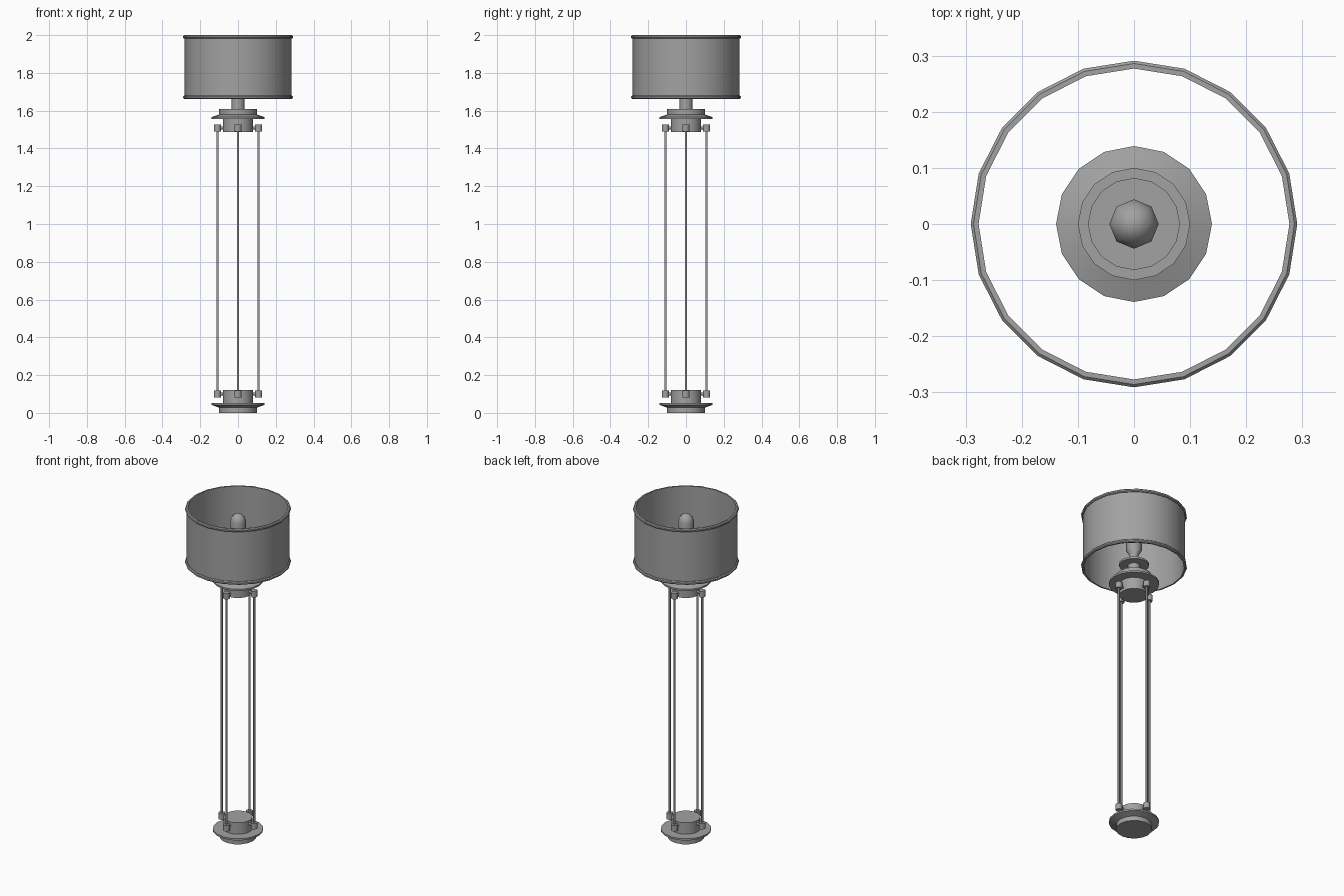
import bpy
import bmesh
from math import cos, sin, pi, radians
from mathutils import Matrix

cube = bpy.data.objects.get("Cube")
if cube:
    bpy.data.objects.remove(cube)

GREY = (0.36, 0.36, 0.36, 1)
metal = bpy.data.materials.new("grey")
metal.use_nodes = True
metal.diffuse_color = GREY
metal.node_tree.nodes["Principled BSDF"].inputs["Base Color"].default_value = GREY


def lathe(name, profile, sides, closed=False, matrix=Matrix(), angle=35):
    """Turn an (r, z) profile round the z axis; r = 0 makes a single pole."""
    bm = bmesh.new()
    rings = []
    for r, z in profile:
        if r == 0:
            rings.append([bm.verts.new((0, 0, z))] * sides)
        else:
            rings.append([bm.verts.new((r * cos(2 * pi * i / sides), r * sin(2 * pi * i / sides), z))
                          for i in range(sides)])
    pairs = list(zip(rings, rings[1:]))
    if closed:
        pairs.append((rings[-1], rings[0]))
    for a, b in pairs:
        for i in range(sides):
            j = (i + 1) % sides
            bm.faces.new(dict.fromkeys((a[i], a[j], b[j], b[i])))
    bm.transform(matrix)
    bmesh.ops.recalc_face_normals(bm, faces=bm.faces)
    mesh = bpy.data.meshes.new(name)
    bm.to_mesh(mesh)
    bm.free()
    mesh.materials.append(metal)
    obj = bpy.data.objects.new(name, mesh)
    bpy.context.collection.objects.link(obj)
    bpy.ops.object.select_all(action='DESELECT')
    obj.select_set(True)
    bpy.context.view_layer.objects.active = obj
    bpy.ops.object.shade_smooth_by_angle(angle=radians(angle))
    return obj


def cylinder(name, r, z0, z1, sides, **kw):
    return lathe(name, [(0, z0), (r, z0), (r, z1), (0, z1)], sides, **kw)


# Base and its mirrored twin at the top of the rods
STAND = 1.608
plinth = [(0, 0), (0.1, 0), (0.1, 0.028), (0.139, 0.042), (0.139, 0.052),
          (0.08, 0.052), (0.08, 0.122), (0, 0.122)]
lathe("base", plinth, 16)
lathe("top_mount", [(r, STAND - z) for r, z in plinth], 16)

# Four rods with end fittings and the short pins that hold them
ROD_R, FIT_Z = 0.109, 0.1
for k, side in enumerate(("left", "back", "right", "front")):
    turn = Matrix.Rotation(k * pi / 2, 4, 'Z')
    place = turn @ Matrix.Translation((ROD_R, 0, 0))
    cylinder(side + "_rod", 0.006, FIT_Z, STAND - FIT_Z, 8, matrix=place, angle=60)
    for end, z in (("lower", FIT_Z), ("upper", STAND - FIT_Z)):
        cylinder(f"{side}_{end}_fitting", 0.019, z - 0.018, z + 0.018, 8, matrix=place, angle=60)
        lie = turn @ Matrix.Translation((0, 0, z)) @ Matrix.Rotation(pi / 2, 4, 'Y')
        cylinder(f"{side}_{end}_pin", 0.008, 0.07, ROD_R, 8, matrix=lie, angle=60)

# Neck, drip disc and bulb
cylinder("neck", 0.034, STAND, 1.69, 16)
cylinder("socket_disc", 0.082, 1.675, 1.687, 16)
lathe("bulb", [(0, 1.685), (0.026, 1.685), (0.026, 1.74), (0.044, 1.77), (0.044, 1.92),
               (0.036, 1.942), (0.02, 1.957), (0, 1.963)], 8, angle=60)

# Drum shade with rolled rims
lathe("shade", [(0.282, 1.67), (0.282, 1.99), (0.278, 1.99), (0.278, 1.67)], 20, closed=True)
for name, z in (("shade_lower_rim", 1.671), ("shade_upper_rim", 1.991)):
    lathe(name, [(0.277, z - 0.009), (0.286, z - 0.009), (0.291, z - 0.004), (0.291, z + 0.004),
                 (0.286, z + 0.009), (0.277, z + 0.009)], 20, closed=True)
